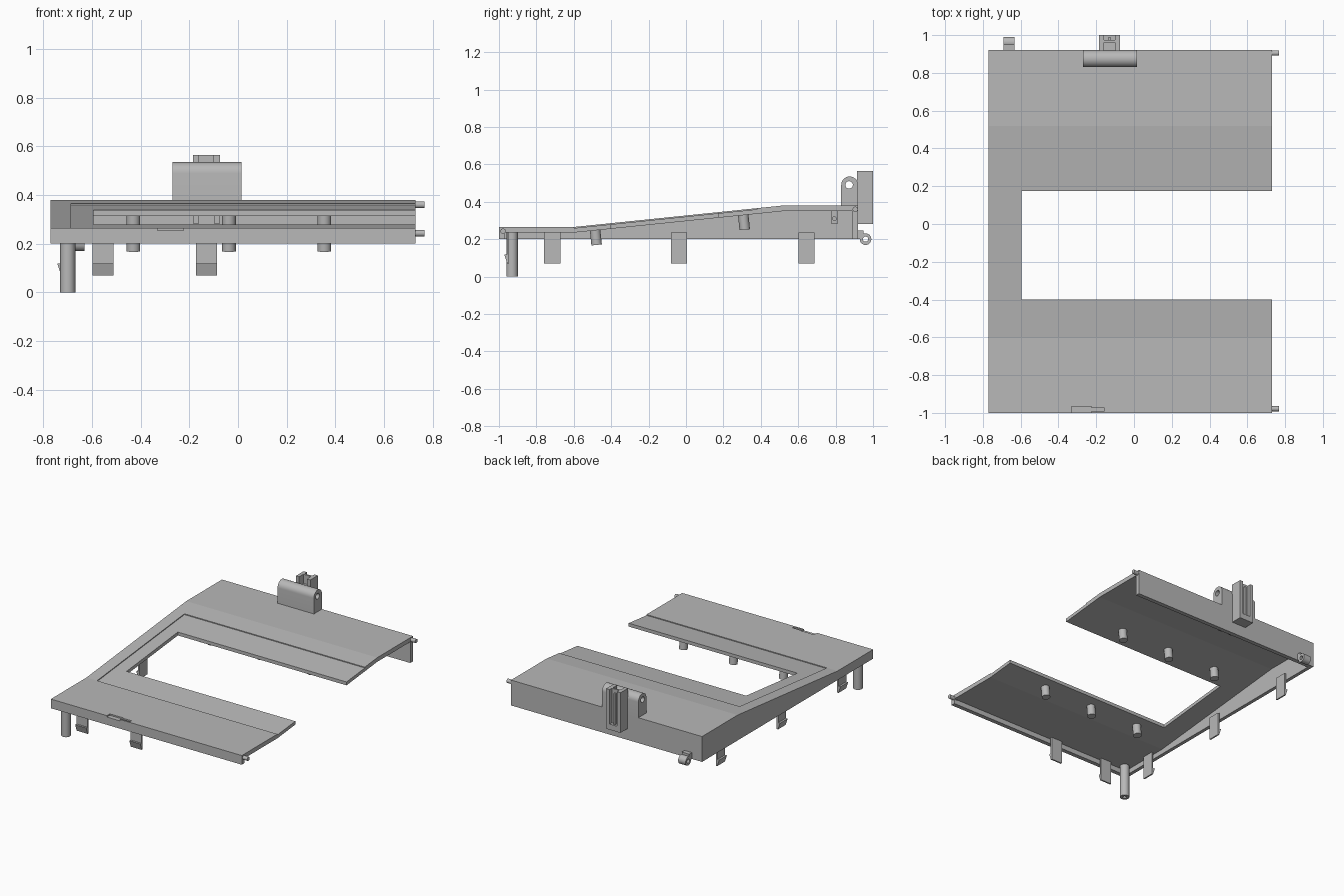
import bpy, bmesh, math
from mathutils import Vector, Matrix

cube = bpy.data.objects.get("Cube")
if cube:
    bpy.data.objects.remove(cube)

GREY = (0.48, 0.48, 0.48, 1)
mat = bpy.data.materials.new("mid grey plastic")
mat.use_nodes = True
mat.diffuse_color = GREY
mat.node_tree.nodes["Principled BSDF"].inputs["Base Color"].default_value = GREY


def finish(name, bm):
    bmesh.ops.recalc_face_normals(bm, faces=bm.faces)
    mesh = bpy.data.meshes.new(name)
    bm.to_mesh(mesh)
    bm.free()
    mesh.materials.append(mat)
    ob = bpy.data.objects.new(name, mesh)
    bpy.context.collection.objects.link(ob)
    return ob


def prism(name, outline, start, end, axis="x"):
    """Extrude a (horizontal, z) outline along x or y."""
    place = (lambda a, z, t: (t, a, z)) if axis == "x" else (lambda a, z, t: (a, t, z))
    bm = bmesh.new()
    face = bm.faces.new([bm.verts.new(place(a, z, start)) for a, z in outline])
    new = bmesh.ops.extrude_face_region(bm, geom=[face])["geom"]
    shift = Vector(place(0, 0, end - start))
    bmesh.ops.translate(bm, vec=shift, verts=[v for v in new if isinstance(v, bmesh.types.BMVert)])
    return finish(name, bm)


def box(name, x, y, z):
    return prism(name, [(y[0], z[0]), (y[1], z[0]), (y[1], z[1]), (y[0], z[1])], *x)


def rod(name, start, end, radius, sides=24):
    """Cylinder between two points."""
    a, b = Vector(start), Vector(end)
    turn = (b - a).to_track_quat("Z", "Y").to_matrix().to_4x4()
    bm = bmesh.new()
    bmesh.ops.create_cone(bm, cap_ends=True, segments=sides, radius1=radius, radius2=radius,
                          depth=(b - a).length, matrix=Matrix.Translation((a + b) / 2) @ turn)
    return finish(name, bm)


def activate(ob):
    bpy.ops.object.select_all(action="DESELECT")
    ob.select_set(True)
    bpy.context.view_layer.objects.active = ob


def combine(ob, other, operation="DIFFERENCE"):
    mod = ob.modifiers.new("combine", "BOOLEAN")
    mod.operation, mod.object, mod.solver = operation, other, "EXACT"
    activate(ob)
    bpy.ops.object.modifier_apply(modifier=mod.name)
    bpy.data.objects.remove(other)


def smooth(ob):
    activate(ob)
    bpy.ops.object.shade_smooth_by_angle(angle=math.radians(35))


# Main panel: sloping roof with walls at the front, back and one side
LEFT, RIGHT, FRONT, BACK, BASE = -0.77, 0.73, -1.0, 0.92, 0.2
LOW, HIGH, RISE, CREST = 0.265, 0.38, -0.6, 0.52


def top(y):
    t = min(max((y - RISE) / (CREST - RISE), 0), 1)
    return LOW + t * (HIGH - LOW)


def roof(front, back, drop=0.0):
    bends = [y for y in (RISE, CREST) if front < y < back]
    return [(y, top(y) - drop) for y in (front, *bends, back)]


panel = prism("panel", [(BACK, BASE), (FRONT, BASE)] + roof(FRONT, BACK), LEFT, RIGHT)
inner = roof(FRONT + 0.03, BACK - 0.03, 0.03)
combine(panel, prism("cavity", [(BACK - 0.03, 0.1), (FRONT + 0.03, 0.1)] + inner, LEFT + 0.025, 0.9))
combine(panel, box("opening", (-0.595, 0.9), (-0.4, 0.175), (0.1, 0.6)))

# Shallow step around the opening
step = roof(RISE, 0.38, 0.006)
combine(panel, prism("step", [(0.38, 0.6), (RISE, 0.6)] + step, -0.687, 0.9))

# Latch notch on the front edge
combine(panel, box("notch", (-0.33, -0.225), (-1.1, -0.967), (0.255, 0.4)))
combine(panel, box("notch_tail", (-0.23, -0.155), (-0.99, -0.973), (0.255, 0.4)))

# Pegs under the slope, square to it
normal = Vector((0, LOW - HIGH, CREST - RISE)).normalized()
for row, y in (("front", -0.487), ("back", 0.305)):
    for i, x in enumerate((-0.43, -0.037, 0.355)):
        head = Vector((x, y, top(y) - 0.018))
        smooth(rod(f"{row}_peg_{i + 1}", head, head - normal * 0.09, 0.028))


# Snap clips with an outward barb
def clip_outline(edge):
    return [(edge + 0.018, 0.235), (edge + 0.018, 0.07), (edge + 0.008, 0.07),
            (edge - 0.008, 0.118), (edge + 0.006, 0.118), (edge + 0.006, 0.235)]


for i, x in enumerate((-0.555, -0.13)):
    prism(f"front_clip_{i + 1}", [(x0, z) for x0, z in clip_outline(-0.964)],
          x - 0.043, x + 0.043).name = f"front_clip_{i + 1}"
for i, y in enumerate((-0.715, -0.037, 0.645)):
    prism(f"side_clip_{i + 1}", clip_outline(-0.735), y - 0.043, y + 0.043, "y")

# Corner post with a screw hole
post = rod("corner_post", (-0.7, -0.93, 0), (-0.7, -0.93, 0.245), 0.031)
combine(post, rod("screw_hole", (-0.7, -0.93, -0.1), (-0.7, -0.93, 0.1), 0.013))
smooth(post)

# Locating pins on the open side
for name, y, z in (("front_pin", -0.978, 0.243), ("back_pin", 0.905, 0.36)):
    smooth(rod(name, (0.7, y, z), (0.767, y, z), 0.014))

# Rounded hinge block on the roof
arc = [math.pi * k / 16 for k in range(17)]
block = prism("hinge_block", [(0.83, 0.36), (0.92, 0.36)] +
              [(0.875 + 0.045 * math.cos(a), 0.49 + 0.045 * math.sin(a)) for a in arc], -0.27, 0.015)
combine(block, rod("hinge_hole", (-0.4, 0.872, 0.49), (0.1, 0.872, 0.49), 0.02))
smooth(block)

# Slotted latch column behind the hinge block
column = box("latch_column", (-0.185, -0.073), (0.915, 1.0), (0.28, 0.565))
combine(column, box("rear_slot", (-0.16, -0.1), (0.975, 1.1), (0.32, 0.6)))
combine(column, box("front_slot", (-0.16, -0.1), (0.9, 0.962), (0.5, 0.6)))
box("latch_rib", (-0.136, -0.124), (0.97, 0.99), (0.31, 0.54))

# Ears under the roof in front of the latch
for i, x in enumerate((-0.185, -0.098)):
    ear = box(f"roof_ear_{i + 1}", (x, x + 0.025), (0.775, 0.812), (0.283, 0.36))
    combine(ear, rod("ear_hole", (x - 0.1, 0.793, 0.31), (x + 0.1, 0.793, 0.31), 0.01))

# Ring lug at the back corner
lug = rod("ring_lug", (-0.69, 0.96, 0.2), (-0.632, 0.96, 0.2), 0.031)
combine(lug, box("lug_arm", (-0.69, -0.632), (0.91, 0.95), (0.2, 0.245)), "UNION")
combine(lug, rod("lug_hole", (-0.8, 0.96, 0.2), (-0.5, 0.96, 0.2), 0.014))
smooth(lug)
